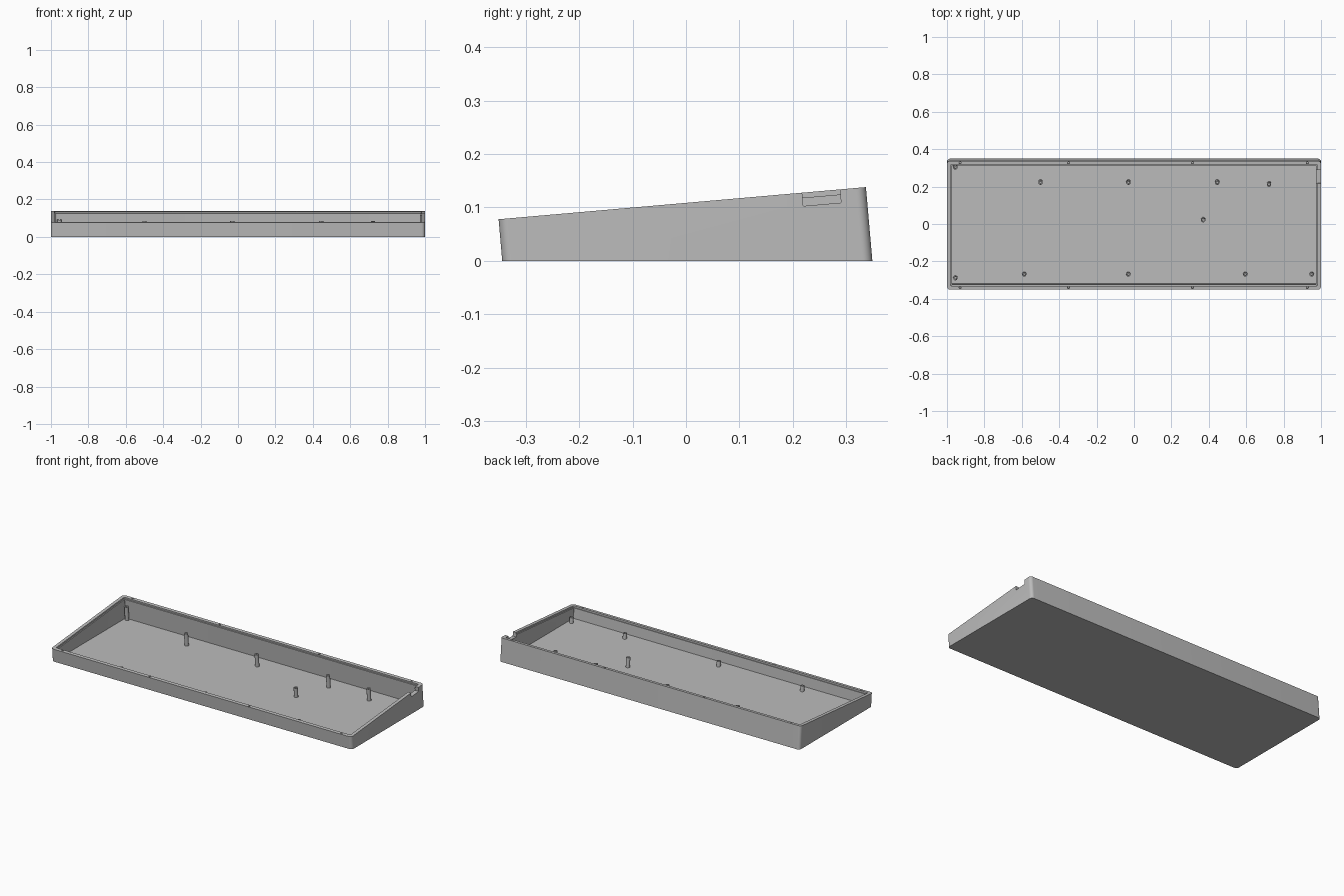
import bpy, bmesh, math
from mathutils import Matrix, Vector

if "Cube" in bpy.data.objects:
    bpy.data.objects.remove(bpy.data.objects["Cube"])

TILT = math.radians(5)
# Frame of the sloping rim: local z = 0 is the rim plane
RIM = Matrix.Translation((0, -0.007, 0.108)) @ Matrix.Rotation(TILT, 4, 'X')
HX, HY = 1.0, 0.3455

grey = bpy.data.materials.new("matte grey")
grey.diffuse_color = (0.5, 0.5, 0.5, 1)
grey.use_nodes = True
grey.node_tree.nodes["Principled BSDF"].inputs["Base Color"].default_value = grey.diffuse_color


def rounded_rect(hx, hy, r, steps=8):
    pts = []
    for i, (sx, sy) in enumerate([(1, 1), (-1, 1), (-1, -1), (1, -1)]):
        for k in range(steps + 1):
            a = math.radians(90) * (i + k / steps)
            pts.append((sx * (hx - r) + r * math.cos(a), sy * (hy - r) + r * math.sin(a)))
    return pts


def circle(r, n=20):
    return [(r * math.cos(2 * math.pi * i / n), r * math.sin(2 * math.pi * i / n)) for i in range(n)]


def prism(name, pts, low, high, centre=(0, 0), floor=None):
    """Extrude an outline square to the rim plane, optionally trimmed flat at a height."""
    bm = bmesh.new()
    face = bm.faces.new([bm.verts.new((x + centre[0], y + centre[1], low)) for x, y in pts])
    ext = bmesh.ops.extrude_face_region(bm, geom=[face])
    bmesh.ops.translate(bm, verts=[v for v in ext["geom"] if isinstance(v, bmesh.types.BMVert)],
                        vec=(0, 0, high - low))
    bm.transform(RIM)
    if floor is not None:
        cut = bmesh.ops.bisect_plane(bm, geom=bm.verts[:] + bm.edges[:] + bm.faces[:],
                                     plane_co=(0, 0, floor), plane_no=(0, 0, 1), clear_inner=True)
        edges = [e for e in cut["geom_cut"] if isinstance(e, bmesh.types.BMEdge)]
        bmesh.ops.contextual_create(bm, geom=edges)
    bmesh.ops.recalc_face_normals(bm, faces=bm.faces[:])
    mesh = bpy.data.meshes.new(name)
    bm.to_mesh(mesh)
    bm.free()
    mesh.materials.append(grey)
    obj = bpy.data.objects.new(name, mesh)
    bpy.context.collection.objects.link(obj)
    return obj


def activate(obj):
    bpy.ops.object.select_all(action='DESELECT')
    obj.select_set(True)
    bpy.context.view_layer.objects.active = obj


def carve(obj, cutter):
    activate(obj)
    mod = obj.modifiers.new("cut", 'BOOLEAN')
    mod.operation, mod.solver, mod.object = 'DIFFERENCE', 'EXACT', cutter
    bpy.ops.object.modifier_apply(modifier=mod.name)
    bpy.data.objects.remove(cutter)


def smooth(obj):
    activate(obj)
    bpy.ops.object.shade_smooth_by_angle(angle=math.radians(30))


def rim_xy(x, y, depth):
    """Rim-frame position of a point seen at x, y, lying at a depth below the rim."""
    return (x, (y + 0.007 + depth * math.sin(TILT)) / math.cos(TILT))


# Wedge-shaped tray
case = prism("case_tray", rounded_rect(HX, HY, 0.018), -0.3, 0, floor=0)
# Main cavity with flat floor, then the shallow ledge below the rim
carve(case, prism("cavity", rounded_rect(HX - 0.026, HY - 0.026, 0.004), -0.3, 0.05, floor=0.01))
carve(case, prism("ledge", rounded_rect(HX - 0.02, HY - 0.02, 0.005), -0.0095, 0.05))
# Cable notch in the right wall
carve(case, prism("notch", [(-0.04, -0.0355), (0.04, -0.0355), (0.04, 0.0355), (-0.04, 0.0355)],
                  -0.025, 0.05, centre=(0.99, 0.261)))
# Screw holes along the front and back rim
for x in (-0.93, -0.35, 0.313, 0.927):
    for side in (-1, 1):
        carve(case, prism("screw_hole", circle(0.0055, 16), -0.04, 0.02, centre=(x, side * (HY - 0.011))))
smooth(case)

# Hollow mounting posts, standing square to the rim plane
POSTS = [(-0.50, 0.22), (-0.03, 0.22), (0.445, 0.22), (0.722, 0.21), (0.37, 0.02),
         (-0.587, -0.27), (-0.03, -0.27), (0.595, -0.27), (0.95, -0.27),
         (-0.955, 0.302), (-0.955, -0.29)]
DEPTH = -0.043
for i, (x, y) in enumerate(POSTS):
    c = rim_xy(x, y, DEPTH)
    post = prism(f"mounting_post_{i + 1}", circle(0.0115), -0.3, DEPTH, centre=c, floor=0.008)
    carve(post, prism("bore", circle(0.006, 16), DEPTH - 0.02, 0, centre=c))
    smooth(post)
